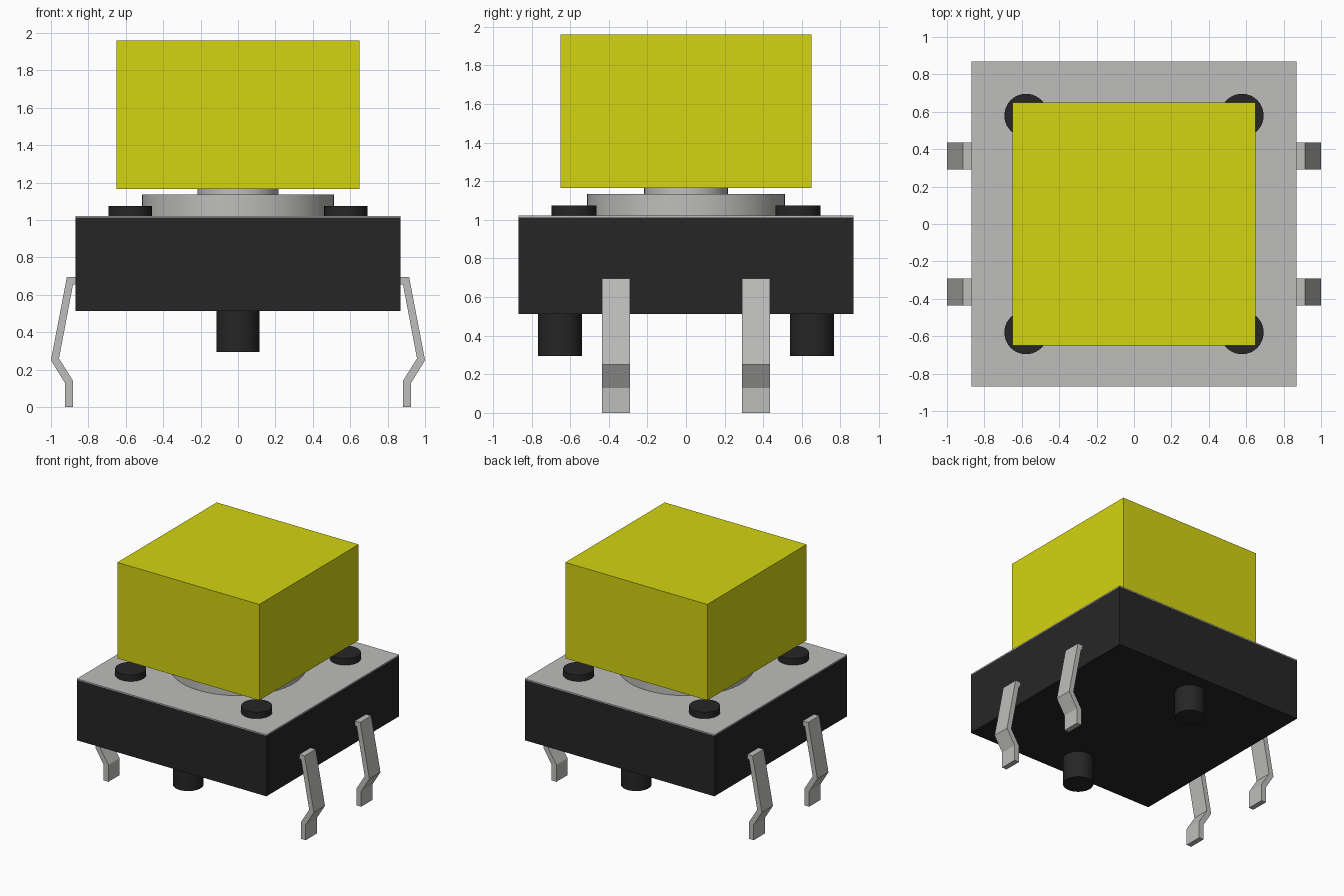
import bpy
import bmesh

cube = bpy.data.objects.get("Cube")
if cube:
    bpy.data.objects.remove(cube, do_unlink=True)


def material(name, srgb):
    col = [((c + 0.055) / 1.055) ** 2.4 if c > 0.04045 else c / 12.92 for c in srgb] + [1.0]
    m = bpy.data.materials.new(name)
    m.use_nodes = True
    m.diffuse_color = col
    m.node_tree.nodes["Principled BSDF"].inputs["Base Color"].default_value = col
    return m


YELLOW = material("yellow plastic", (0.83, 0.83, 0.066))
BLACK = material("black plastic", (0.148, 0.148, 0.148))
METAL = material("grey metal", (0.745, 0.745, 0.735))


def finish(name, bm, mat):
    bmesh.ops.recalc_face_normals(bm, faces=bm.faces)
    mesh = bpy.data.meshes.new(name)
    bm.to_mesh(mesh)
    bm.free()
    mesh.materials.append(mat)
    ob = bpy.data.objects.new(name, mesh)
    bpy.context.collection.objects.link(ob)
    return ob


def box(name, half, z0, z1, mat):
    """Square block centred on the z axis."""
    bm = bmesh.new()
    bmesh.ops.create_cube(bm, size=1)
    bmesh.ops.scale(bm, vec=(2 * half, 2 * half, z1 - z0), verts=bm.verts)
    bmesh.ops.translate(bm, vec=(0, 0, (z0 + z1) / 2), verts=bm.verts)
    return finish(name, bm, mat)


def cylinder(name, x, y, radius, z0, z1, mat, sides=48):
    """Upright cylinder with smooth walls and flat ends."""
    bm = bmesh.new()
    bmesh.ops.create_cone(bm, cap_ends=True, segments=sides, radius1=radius,
                          radius2=radius, depth=z1 - z0)
    bmesh.ops.translate(bm, vec=(x, y, (z0 + z1) / 2), verts=bm.verts)
    ob = finish(name, bm, mat)
    bpy.ops.object.select_all(action="DESELECT")
    ob.select_set(True)
    bpy.context.view_layer.objects.active = ob
    bpy.ops.object.shade_smooth_by_angle()
    return ob


# Bent strip outline of a terminal in x and z
LEG = [(0.86, 0.695), (0.915, 0.695), (1.0, 0.25), (0.925, 0.128), (0.925, 0),
       (0.882, 0), (0.882, 0.14), (0.957, 0.26), (0.882, 0.655), (0.86, 0.655)]


def leg(name, side, y):
    bm = bmesh.new()
    face = bm.faces.new([bm.verts.new((side * x, y - 0.0725, z)) for x, z in LEG])
    ext = bmesh.ops.extrude_face_region(bm, geom=[face])
    verts = [v for v in ext["geom"] if isinstance(v, bmesh.types.BMVert)]
    bmesh.ops.translate(bm, vec=(0, 0.145, 0), verts=verts)
    return finish(name, bm, METAL)


# Housing and its metal cover
box("housing", 0.868, 0.513, 1.013, BLACK)
box("cover_plate", 0.868, 1.013, 1.022, METAL)

# Raised ring, plunger and cap
cylinder("raised_disc", 0, 0, 0.513, 1.022, 1.135, METAL, 64)
cylinder("plunger", 0, 0, 0.217, 1.135, 1.166, METAL)
box("button_cap", 0.65, 1.166, 1.96, YELLOW)

# Corner rivets and terminals
for sx, lr in ((-1, "right"), (1, "left")):
    for sy, fb in ((-1, "front"), (1, "back")):
        cylinder(f"rivet_{fb}_{lr}", sx * 0.577, sy * 0.58, 0.116, 1.022, 1.075, BLACK)
        leg(f"terminal_{fb}_{lr}", sx, sy * 0.363)

# Locating pegs underneath
for sy, fb in ((-1, "front"), (1, "back")):
    cylinder(f"peg_{fb}", 0, sy * 0.652, 0.114, 0.295, 0.513, BLACK)
